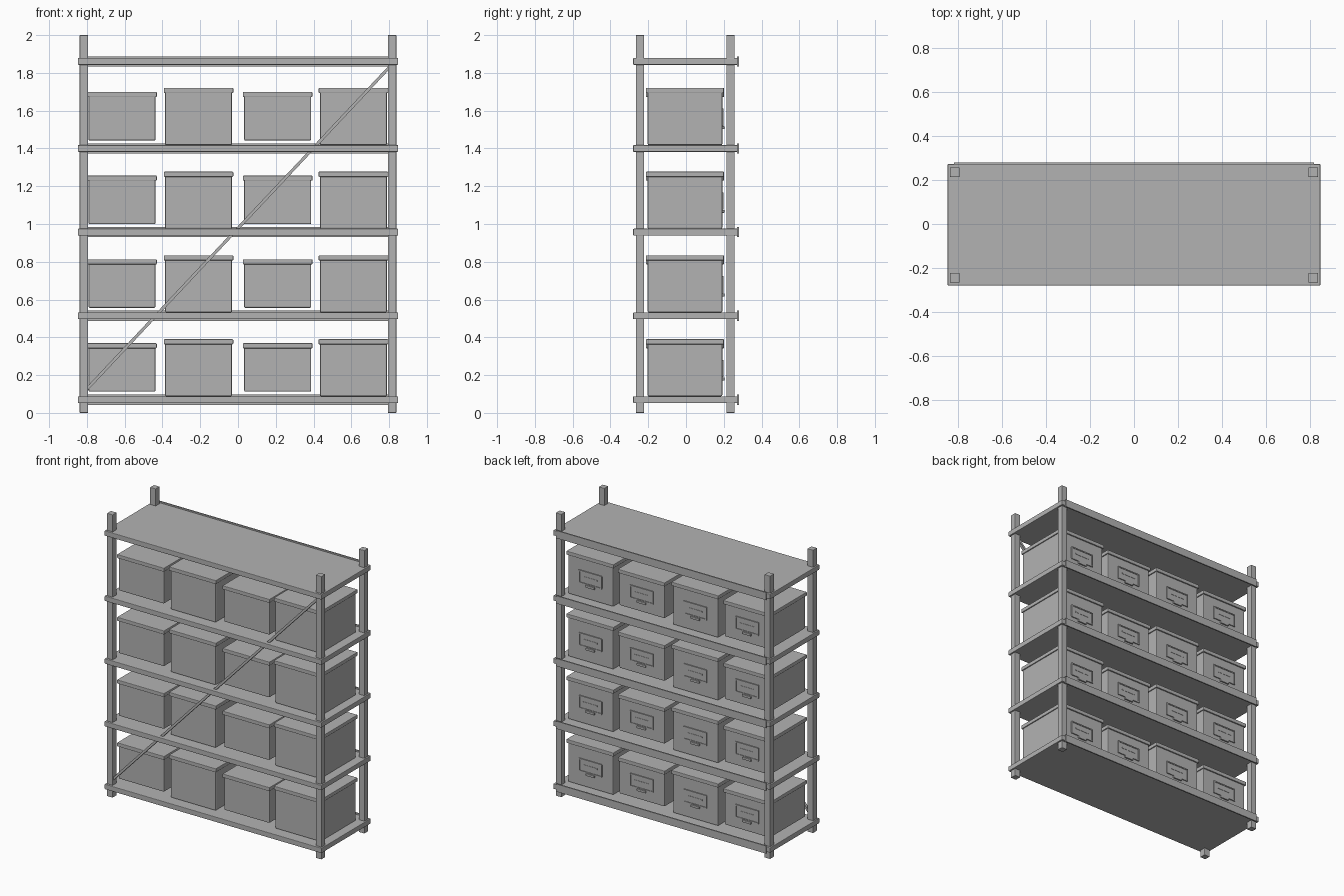
import bpy
from mathutils import Vector

old = bpy.data.objects.get("Cube")
if old:
    bpy.data.objects.remove(old, do_unlink=True)

grey = bpy.data.materials.new("plain grey")
grey.use_nodes = True
COLOUR = (0.45, 0.45, 0.45, 1)
grey.diffuse_color = COLOUR
grey.node_tree.nodes["Principled BSDF"].inputs["Base Color"].default_value = COLOUR


def block(name, x, y, z, bevel=0.0):
    """Box given by its (min, max) range along each axis."""
    lo, hi = Vector((x[0], y[0], z[0])), Vector((x[1], y[1], z[1]))
    bpy.ops.mesh.primitive_cube_add(size=1, location=(lo + hi) / 2)
    ob = bpy.context.object
    ob.name = name
    ob.scale = hi - lo
    bpy.ops.object.transform_apply(location=False, rotation=False, scale=True)
    ob.data.materials.append(grey)
    if bevel:
        mod = ob.modifiers.new("soft edges", "BEVEL")
        mod.width = bevel
        mod.segments = 2
    return ob


def around(centre, half):
    return centre - half, centre + half


# Corner posts
for sx, side in ((-1, "right"), (1, "left")):
    for sy, end in ((-1, "front"), (1, "back")):
        block(f"{end}_{side}_post", around(sx * 0.816, 0.022),
              around(sy * 0.24 - 0.004, 0.022), (0, 2), 0.003)

# Shelves, each with a thin raised strip along the back
levels = [0.07, 0.514, 0.957, 1.4]
for i, z in enumerate(levels + [1.861]):
    block(f"shelf_{i}", (-0.848, 0.848), (-0.28, 0.273), around(z, 0.018), 0.004)
    block(f"back_strip_{i}", (-0.82, 0.82), (0.271, 0.28), around(z, 0.027))

# Diagonal front brace
start, end = Vector((-0.806, -0.244, 0.12)), Vector((0.806, -0.244, 1.835))
brace = block("diagonal_brace", around(0, 0.01), around(0, 0.008),
              around(0, (end - start).length / 2))
brace.location = (start + end) / 2
brace.rotation_euler = (end - start).to_track_quat("Z", "Y").to_euler()


def storage_box(name, x, z, bottom, top):
    """Lidded box with a label holder and pull on its back face."""
    back = 0.192
    block(name + "_body", around(x, 0.177), (-0.203, back),
          (z + bottom, z + top - 0.015), 0.006)
    block(name + "_lid", around(x, 0.184), (-0.212, 0.201),
          (z + top - 0.027, z + top), 0.004)
    mid = z + 0.165
    block(name + "_label", around(x, 0.085), (back - 0.003, back + 0.003),
          around(mid, 0.04))
    # Raised frame around the label
    for s in (-1, 1):
        block(name + "_frame_bar", around(x, 0.09), (back, back + 0.007),
              around(mid + s * 0.042, 0.004))
        block(name + "_frame_side", around(x + s * 0.087, 0.004),
              (back, back + 0.007), around(mid, 0.042))
    # Plain strip on the label and pull beneath it
    block(name + "_label_strip", around(x, 0.055), (back, back + 0.005),
          around(mid + 0.004, 0.004))
    block(name + "_pull", around(x, 0.034), (back, back + 0.011),
          around(mid - 0.055, 0.008), 0.002)


# Four boxes per shelf, low and tall in turn
for row, z in enumerate(levels):
    for col, x in enumerate((-0.614, -0.209, 0.21, 0.611)):
        if col % 2:
            storage_box(f"tall_box_{row}_{col}", x, z, 0.018, 0.32)
        else:
            storage_box(f"low_box_{row}_{col}", x, z, 0.042, 0.299)
